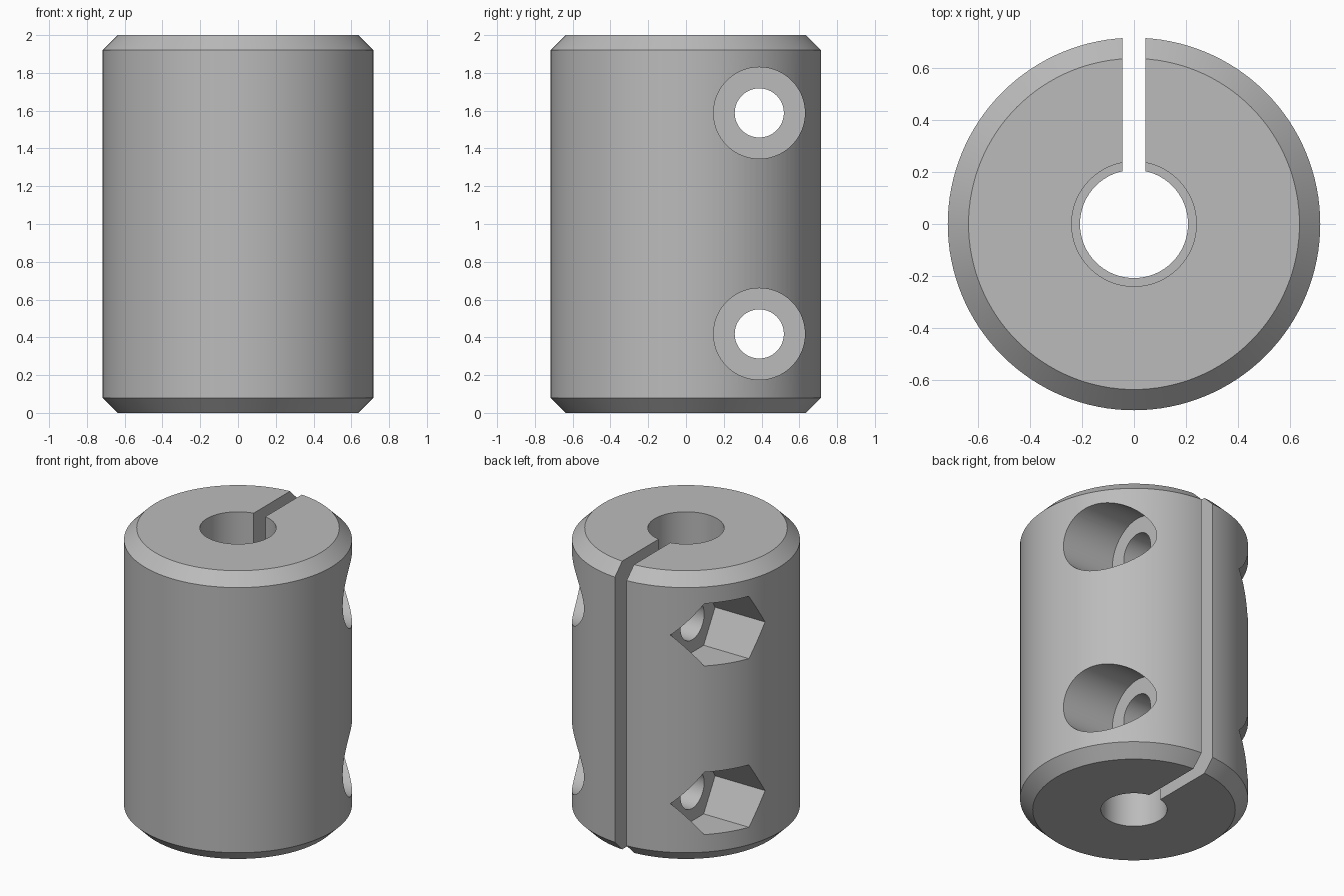
import bpy
import math
from mathutils import Matrix

cube = bpy.data.objects.get("Cube")
if cube:
    bpy.data.objects.remove(cube, do_unlink=True)

HEIGHT, RADIUS, CHAMFER = 2.0, 0.717, 0.08
SCREW_Y = 0.388
SCREW_HEIGHTS = (0.418, 1.588)

steel = bpy.data.materials.new("plain grey metal")
steel.use_nodes = True
steel.diffuse_color = (0.5, 0.5, 0.5, 1)
steel.node_tree.nodes["Principled BSDF"].inputs["Base Color"].default_value = (0.5, 0.5, 0.5, 1)


def lathe(name, profile, sides=128):
    """Turn a closed (radius, z) profile around the z axis."""
    verts, faces = [], []
    n = len(profile)
    for i in range(sides):
        a = math.tau * i / sides
        verts += [(r * math.cos(a), r * math.sin(a), z) for r, z in profile]
        j = (i + 1) % sides
        for k in range(n):
            m = (k + 1) % n
            faces.append((i * n + k, j * n + k, j * n + m, i * n + m))
    mesh = bpy.data.meshes.new(name)
    mesh.from_pydata(verts, [], faces)
    obj = bpy.data.objects.new(name, mesh)
    bpy.context.collection.objects.link(obj)
    return obj


def cross_cutter(x0, x1, z, radius, sides):
    """A prism along x, with corners pointing to front and back."""
    bpy.ops.mesh.primitive_cylinder_add(vertices=sides, radius=radius, depth=x1 - x0)
    obj = bpy.context.object
    obj.data.transform(Matrix.Translation(((x0 + x1) / 2, SCREW_Y, z))
                       @ Matrix.Rotation(math.pi / 2, 4, "Y"))
    return obj


def cut(target, cutter):
    cutter.name = "cutter"
    cutter.hide_render = True
    mod = target.modifiers.new("cut", "BOOLEAN")
    mod.operation = "DIFFERENCE"
    mod.solver = "EXACT"
    mod.object = cutter
    bpy.ops.object.select_all(action="DESELECT")
    bpy.context.view_layer.objects.active = target
    target.select_set(True)
    bpy.ops.object.modifier_apply(modifier=mod.name)
    bpy.data.objects.remove(cutter, do_unlink=True)


# Chamfered sleeve whose bore steps from narrow to wide at mid height
NARROW, WIDE = 0.208, 0.24
body = lathe("clamp_coupling_body", [
    (NARROW, 0), (RADIUS - CHAMFER, 0), (RADIUS, CHAMFER),
    (RADIUS, HEIGHT - CHAMFER), (RADIUS - CHAMFER, HEIGHT),
    (WIDE, HEIGHT), (WIDE, HEIGHT / 2), (NARROW, HEIGHT / 2)])
body.data.materials.append(steel)

# Clamping slot from the bore to the back
bpy.ops.mesh.primitive_cube_add(size=1)
slot = bpy.context.object
slot.data.transform(Matrix.Translation((0, 0.5, HEIGHT / 2))
                    @ Matrix.Diagonal((0.09, 1, HEIGHT + 0.4, 1)))
cut(body, slot)

# Clamp screw holes: through hole, round head pocket, hexagonal nut pocket
for z in SCREW_HEIGHTS:
    cut(body, cross_cutter(-1, 1, z, 0.13, 64))
    cut(body, cross_cutter(0.3, 1, z, 0.242, 96))
    nut = cross_cutter(-1, -0.32, z, 0.25, 6)
    # Turn the hexagon so two corners lie level
    pivot = Matrix.Translation((0, SCREW_Y, z))
    top = max(v.co.z for v in nut.data.vertices)
    if top - z > 0.24:
        nut.data.transform(pivot @ Matrix.Rotation(math.pi / 6, 4, "X") @ pivot.inverted())
    cut(body, nut)

bpy.ops.object.select_all(action="DESELECT")
bpy.context.view_layer.objects.active = body
body.select_set(True)
bpy.ops.object.shade_smooth_by_angle(angle=math.radians(25))
